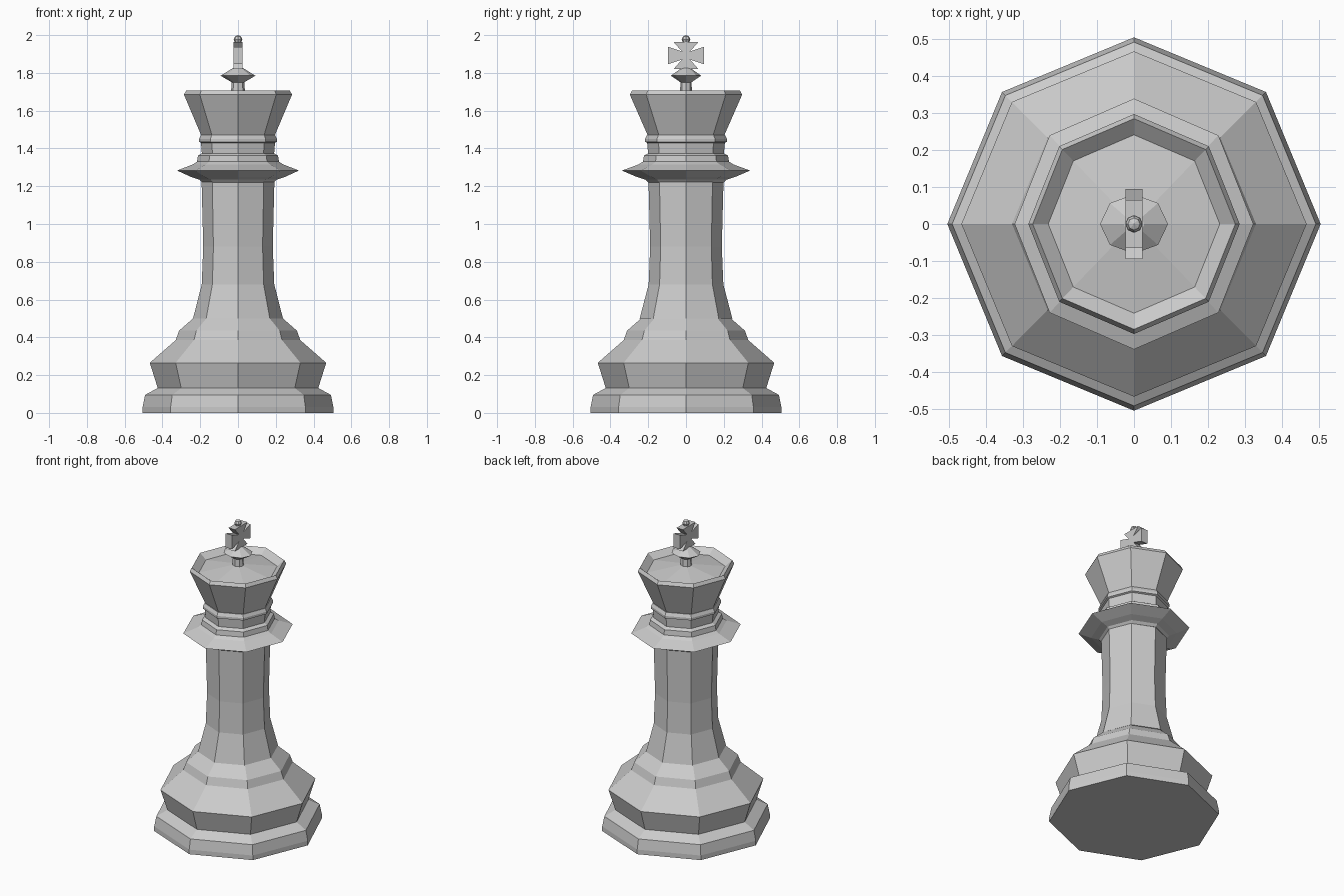
import bpy, bmesh, math

if "Cube" in bpy.data.objects:
    bpy.data.objects.remove(bpy.data.objects["Cube"])


def turned(name, profile, sy=1.0, sides=8):
    """Revolve (radius, z) points into a faceted solid; zero radius closes to a point."""
    bm = bmesh.new()
    rings = []
    for r, z in profile:
        if r == 0:
            rings.append([bm.verts.new((0, 0, z))] * sides)
        else:
            rings.append([bm.verts.new((r * math.cos(2 * math.pi * i / sides),
                                        r * sy * math.sin(2 * math.pi * i / sides), z))
                          for i in range(sides)])
    for lo, hi in zip(rings, rings[1:]):
        for i in range(sides):
            j = (i + 1) % sides
            bm.faces.new(list(dict.fromkeys((lo[i], lo[j], hi[j], hi[i]))))
    if profile[0][0] > 0:
        bm.faces.new(rings[0][::-1])
    if profile[-1][0] > 0:
        bm.faces.new(rings[-1])
    return finish(name, bm)


def finish(name, bm):
    bmesh.ops.recalc_face_normals(bm, faces=bm.faces)
    me = bpy.data.meshes.new(name)
    bm.to_mesh(me)
    bm.free()
    ob = bpy.data.objects.new(name, me)
    bpy.context.collection.objects.link(ob)
    return ob


# stepped round foot
turned("base", [(0.505, 0), (0.505, 0.03), (0.492, 0.095), (0.425, 0.132), (0.467, 0.265),
                (0.33, 0.385), (0.312, 0.435), (0.238, 0.5)])

# waisted column
turned("column", [(0.238, 0.5), (0.192, 0.68), (0.184, 0.88), (0.193, 1.235)], 1.03)

# wide collar and neck rings
turned("collar", [(0.19, 1.22), (0.205, 1.235), (0.25, 1.25), (0.323, 1.283), (0.24, 1.315),
                  (0.217, 1.33), (0.212, 1.362), (0.19, 1.375)], 1.05)
turned("neck", [(0.19, 1.36), (0.196, 1.43), (0.207, 1.435), (0.207, 1.45), (0.197, 1.47)], 1.05)

# flared head with sunken domed top
turned("head", [(0.193, 1.465), (0.286, 1.685), (0.274, 1.707), (0.232, 1.672), (0, 1.71)], 1.04)

# finial under the cross
turned("finial", [(0.038, 1.69), (0.033, 1.75), (0.092, 1.785), (0.028, 1.825)], 0.87)

# flared-arm cross, one arm outline repeated four times in the yz plane
bm = bmesh.new()
cz, outline = 1.892, []
for k, (reach, half) in enumerate([(0.095, 0.046), (0.071, 0.065)] * 2):
    c, s = math.cos(k * math.pi / 2), math.sin(k * math.pi / 2)
    for a, b in [(0.022, -0.022), (reach, -half), (reach, half)]:
        outline.append((a * c - b * s, cz + a * s + b * c))
face = bm.faces.new([bm.verts.new((-0.023, y, z)) for y, z in outline])
ext = bmesh.ops.extrude_face_region(bm, geom=[face])
for v in ext["geom"]:
    if isinstance(v, bmesh.types.BMVert):
        v.co.x = 0.023
finish("cross", bm)

# small ball on top
turned("top_ball", [(0, 1.952), (0.016, 1.96), (0.023, 1.977), (0.016, 1.993), (0, 2.0)])
